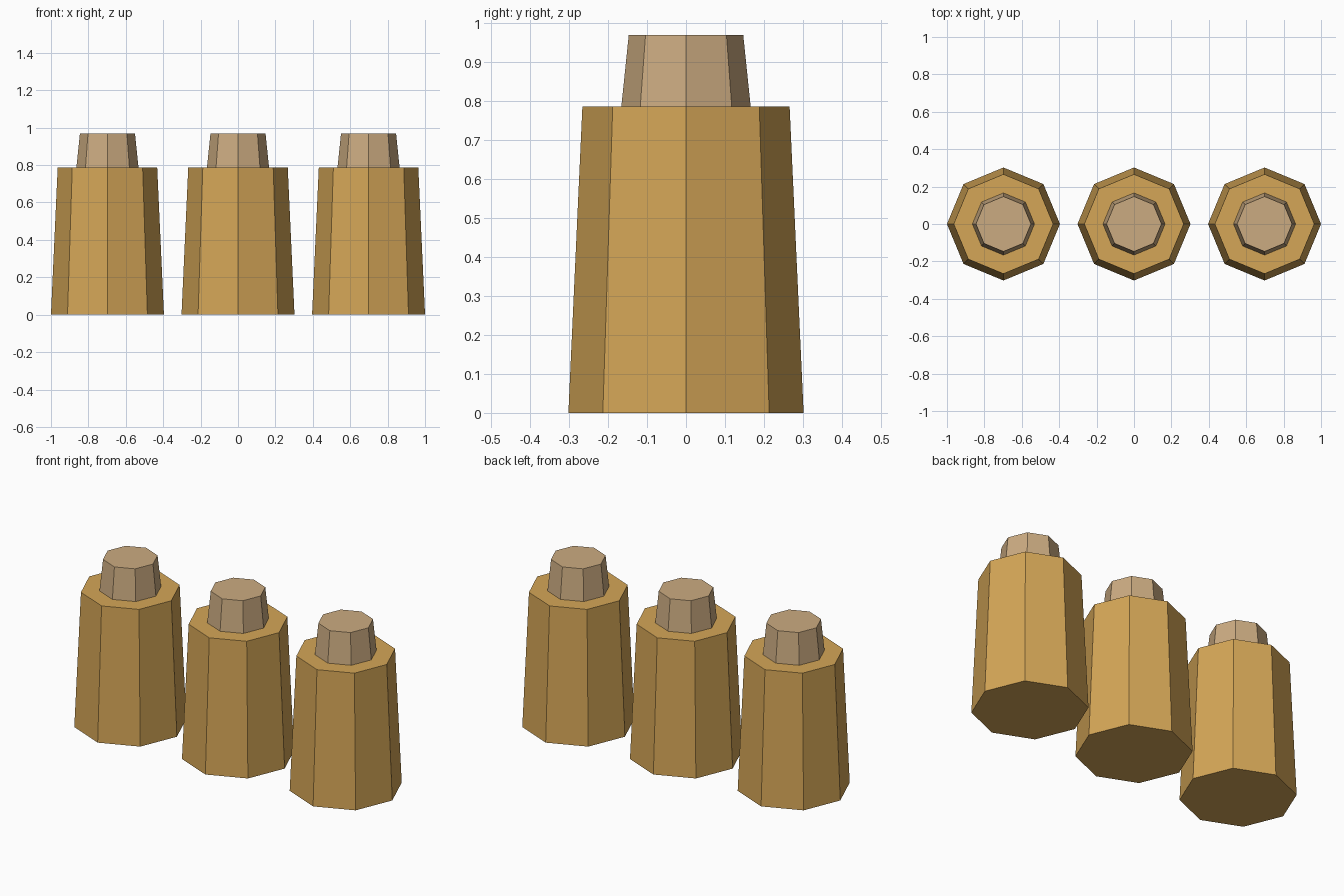
import bpy

if "Cube" in bpy.data.objects:
    bpy.data.objects.remove(bpy.data.objects["Cube"])


def material(name, rgb):
    m = bpy.data.materials.new(name)
    m.diffuse_color = (*rgb, 1)
    m.use_nodes = True
    m.node_tree.nodes["Principled BSDF"].inputs["Base Color"].default_value = m.diffuse_color
    return m


GOLD = material("golden_brown", (0.66, 0.38, 0.095))
TAN = material("tan", (0.60, 0.41, 0.22))


def tapered_octagon(name, x, r_bottom, r_top, z0, z1, mat):
    """Flat-shaded eight-sided frustum with corners on the x and y axes."""
    bpy.ops.mesh.primitive_cone_add(vertices=8, radius1=r_bottom, radius2=r_top,
                                    depth=z1 - z0, location=(x, 0, (z0 + z1) / 2))
    ob = bpy.context.object
    ob.name = name
    ob.data.materials.append(mat)


# Row of three canisters, each a tapered body with a smaller cap
for side, x in (("left", -0.698), ("middle", 0), ("right", 0.698)):
    tapered_octagon(side + "_body", x, 0.302, 0.266, 0, 0.787, GOLD)
    tapered_octagon(side + "_cap", x, 0.166, 0.147, 0.787, 0.97, TAN)
